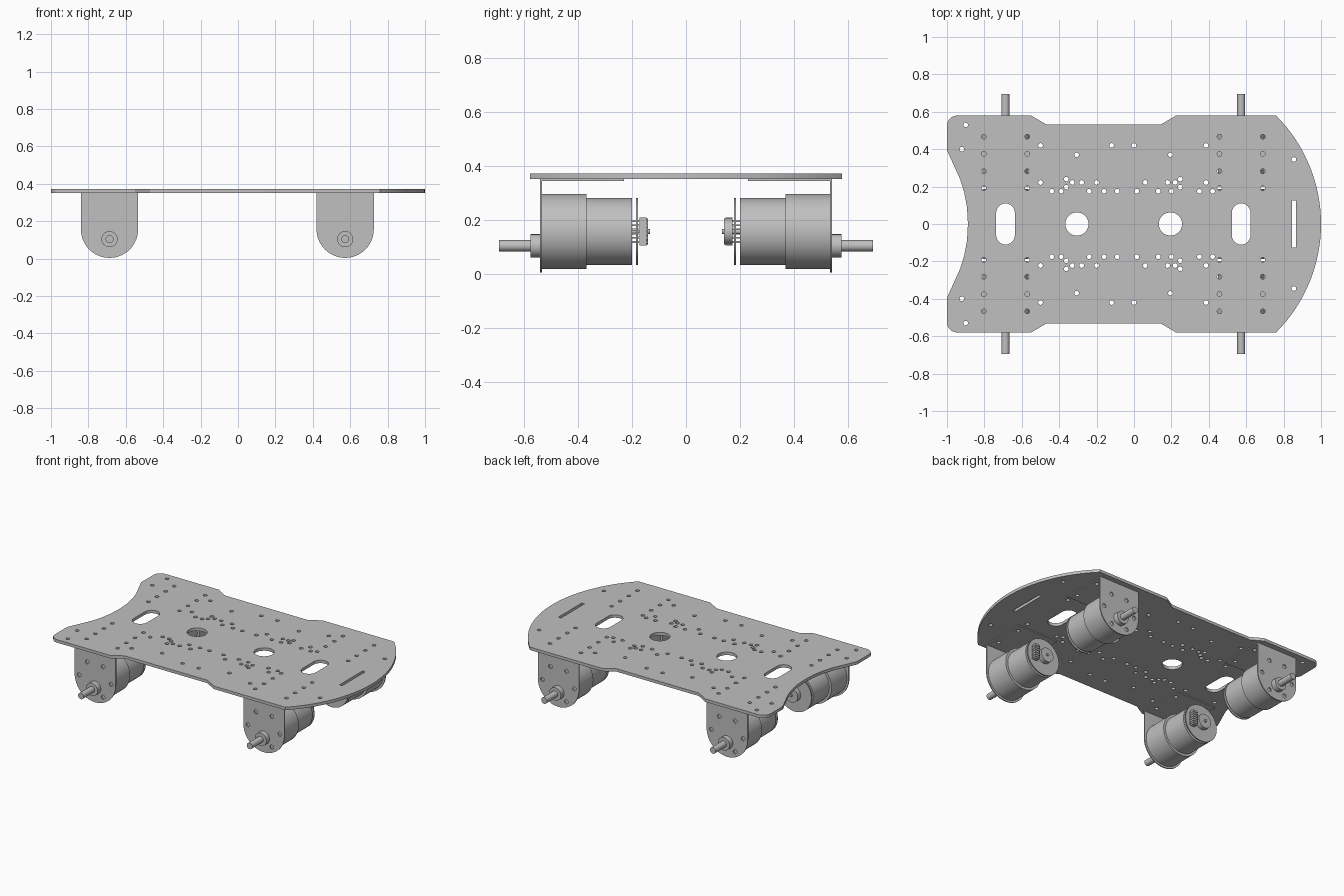
import bpy
import bmesh
from math import sin, cos, pi, radians, asin
from mathutils import Matrix, Vector

default = bpy.data.objects.get("Cube")
if default:
    bpy.data.objects.remove(default, do_unlink=True)

metal = bpy.data.materials.new("grey_metal")
grey = (0.527, 0.527, 0.527, 1)
metal.use_nodes = True
metal.diffuse_color = grey
for node in metal.node_tree.nodes:
    if node.type == 'BSDF_PRINCIPLED':
        node.inputs["Base Color"].default_value = grey


def arc(cx, cy, radius, start, end, steps):
    """Points along a circular arc, angles in degrees."""
    angles = [radians(start + (end - start) * i / steps) for i in range(steps + 1)]
    return [(cx + radius * cos(a), cy + radius * sin(a)) for a in angles]


def circle(cx, cy, radius, steps=16):
    return arc(cx, cy, radius, 0, 360, steps)[:-1]


def add_object(name, mesh):
    obj = bpy.data.objects.new(name, mesh)
    mesh.materials.clear()
    mesh.materials.append(metal)
    bpy.context.collection.objects.link(obj)
    return obj


def sheet(name, loops, thickness, matrix):
    """Flat sheet: the first loop is the outline, the others are holes."""
    curve = bpy.data.curves.new(name + "_profile", 'CURVE')
    curve.dimensions = '2D'
    curve.fill_mode = 'BOTH'
    curve.extrude = thickness / 2
    for loop in loops:
        spline = curve.splines.new('POLY')
        spline.points.add(len(loop) - 1)
        for point, (x, y) in zip(spline.points, loop):
            point.co = (x, y, 0, 1)
        spline.use_cyclic_u = True
    helper = bpy.data.objects.new(name + "_profile", curve)
    bpy.context.collection.objects.link(helper)
    depsgraph = bpy.context.evaluated_depsgraph_get()
    mesh = bpy.data.meshes.new_from_object(helper.evaluated_get(depsgraph))
    bpy.data.objects.remove(helper, do_unlink=True)
    bm = bmesh.new()
    bm.from_mesh(mesh)
    bmesh.ops.remove_doubles(bm, verts=bm.verts, dist=0.0001)
    bmesh.ops.recalc_face_normals(bm, faces=bm.faces)
    for face in bm.faces:
        face.smooth = False
    bm.to_mesh(mesh)
    bm.free()
    mesh.name = name
    mesh.transform(matrix)
    return add_object(name, mesh)


def boxes(name, items, matrix):
    """One mesh made of (centre, size) boxes."""
    bm = bmesh.new()
    for centre, size in items:
        place = Matrix.Translation(centre) @ Matrix.Diagonal((*size, 1))
        bmesh.ops.create_cube(bm, size=1, matrix=place)
    mesh = bpy.data.meshes.new(name)
    bm.to_mesh(mesh)
    bm.free()
    mesh.transform(matrix)
    return add_object(name, mesh)


def rod(name, y_start, y_end, z, radius, matrix, sides=48):
    """Smooth cylinder lying along y."""
    bm = bmesh.new()
    place = Matrix.Translation((0, (y_start + y_end) / 2, z)) @ Matrix.Rotation(pi / 2, 4, 'X')
    bmesh.ops.create_cone(bm, cap_ends=True, segments=sides, radius1=radius,
                          radius2=radius, depth=abs(y_end - y_start), matrix=place)
    mesh = bpy.data.meshes.new(name)
    bm.to_mesh(mesh)
    bm.free()
    mesh.transform(matrix)
    obj = add_object(name, mesh)
    bpy.ops.object.select_all(action='DESELECT')
    obj.select_set(True)
    bpy.context.view_layer.objects.active = obj
    bpy.ops.object.shade_smooth_by_angle(angle=radians(35))
    return obj


# Deck outline: half of it, then mirrored across y
nose_radius = 0.82
nose_angle = math_angle = asin(0.58 / nose_radius) * 180 / pi
half = arc(1 - nose_radius, 0, nose_radius, 0, nose_angle, 16)
half += [(0.225, 0.58), (0.145, 0.533), (-0.47, 0.533), (-0.55, 0.58)]
half += arc(-0.945, 0.525, 0.055, 90, 180, 6)
half += [(-1, 0.395), (-0.93, 0.24), (-0.908, 0.17), (-0.893, 0.09), (-0.888, 0)]
outline = half + [(x, -y) for x, y in reversed(half[1:-1])]

# Deck openings
axles = (-0.687, 0.573)
cutouts = [circle(x, 0, 0.062, 32) for x in (-0.305, 0.195)]
for x in axles:
    cutouts.append(arc(x, 0.06, 0.05, 0, 180, 12) + arc(x, -0.06, 0.05, 180, 360, 12))
cutouts.append([(0.845, -0.125), (0.865, -0.125), (0.865, 0.125), (0.845, 0.125)])

# Screw holes, by row
rows = {
    0.53: [-0.9], 0.4: [-0.92], 0.345: [0.855],
    0.42: [-0.5, -0.12, 0, 0.385],
    0.37: [-0.307, 0.195],
    0.24: [-0.362, 0.247],
    0.222: [-0.5, -0.33, -0.28, -0.2, 0.06, 0.18, 0.22, 0.385],
    0.197: [-0.362, 0.247],
    0.175: [-0.44, -0.39, -0.24, -0.16, -0.09, 0.015, 0.13, 0.2, 0.35, 0.42],
}
mount_x = [x + side * 0.116 for x in axles for side in (-1, 1)]
for y in (0.467, 0.375, 0.282, 0.192):
    rows[y] = mount_x
for y, xs in rows.items():
    for x in xs:
        cutouts += [circle(x, y, 0.0125), circle(x, -y, 0.0125)]
sheet("deck", [outline] + cutouts, 0.02, Matrix.Translation((0, 0, 0.362)))

# Four gear motors with brackets, built facing -y and turned for the back
axis_z = 0.157
half_width = 0.153
upright = Matrix.Rotation(pi / 2, 4, 'X')
for x in axles:
    for end, turn in (("front", 0), ("back", pi)):
        tag = f"{end}_{'left' if x > 0 else 'right'}_"
        place = Matrix.Translation((x, 0, 0)) @ Matrix.Rotation(turn, 4, 'Z')

        # Bracket: rounded upright plate and flange under the deck
        shape = [(half_width, 0.352), (-half_width, 0.352)]
        shape += arc(0, axis_z, half_width, 180, 360, 32)
        holes = [circle(px, pz, 0.014) for px, pz in arc(0, axis_z, 0.119, 0, 300, 5)]
        sheet(tag + "bracket_plate", [shape] + holes, 0.007,
              place @ Matrix.Translation((0, -0.539, 0)) @ upright)
        flange = [(-half_width, -0.54), (half_width, -0.54),
                  (half_width, -0.23), (-half_width, -0.23)]
        screws = [circle(px, py, 0.0125) for px in (-0.116, 0.116) for py in (-0.467, -0.282)]
        sheet(tag + "bracket_flange", [flange] + screws, 0.007,
              place @ Matrix.Translation((0, 0, 0.3485)))

        # Gearbox, motor can, output boss and shaft
        rod(tag + "gearbox", -0.5355, -0.37, axis_z, 0.14, place, 64)
        rod(tag + "motor_can", -0.37, -0.2, axis_z, 0.124, place, 64)
        rod(tag + "shaft_boss", -0.578, -0.53, 0.104, 0.043, place)
        rod(tag + "shaft", -0.695, -0.57, 0.104, 0.021, place, 32)

        # Encoder: board, magnet wheel and pin connector
        rod(tag + "encoder_board", -0.186, -0.179, axis_z, 0.124, place, 64)
        rod(tag + "encoder_wheel", -0.173, -0.142, axis_z, 0.048, place)
        rod(tag + "encoder_axle", -0.2, -0.133, axis_z, 0.009, place, 24)
        levels = [axis_z + (i - 2.5) * 0.0155 for i in range(6)]
        parts = [(Vector((0.075, -0.160, axis_z)), (0.028, 0.026, 0.104))]
        parts += [(Vector((0.075, -0.160, z)), (0.036, 0.036, 0.008)) for z in levels]
        parts += [(Vector((0.075, -0.185, z)), (0.006, 0.034, 0.006)) for z in levels]
        boxes(tag + "encoder_connector", parts, place)
